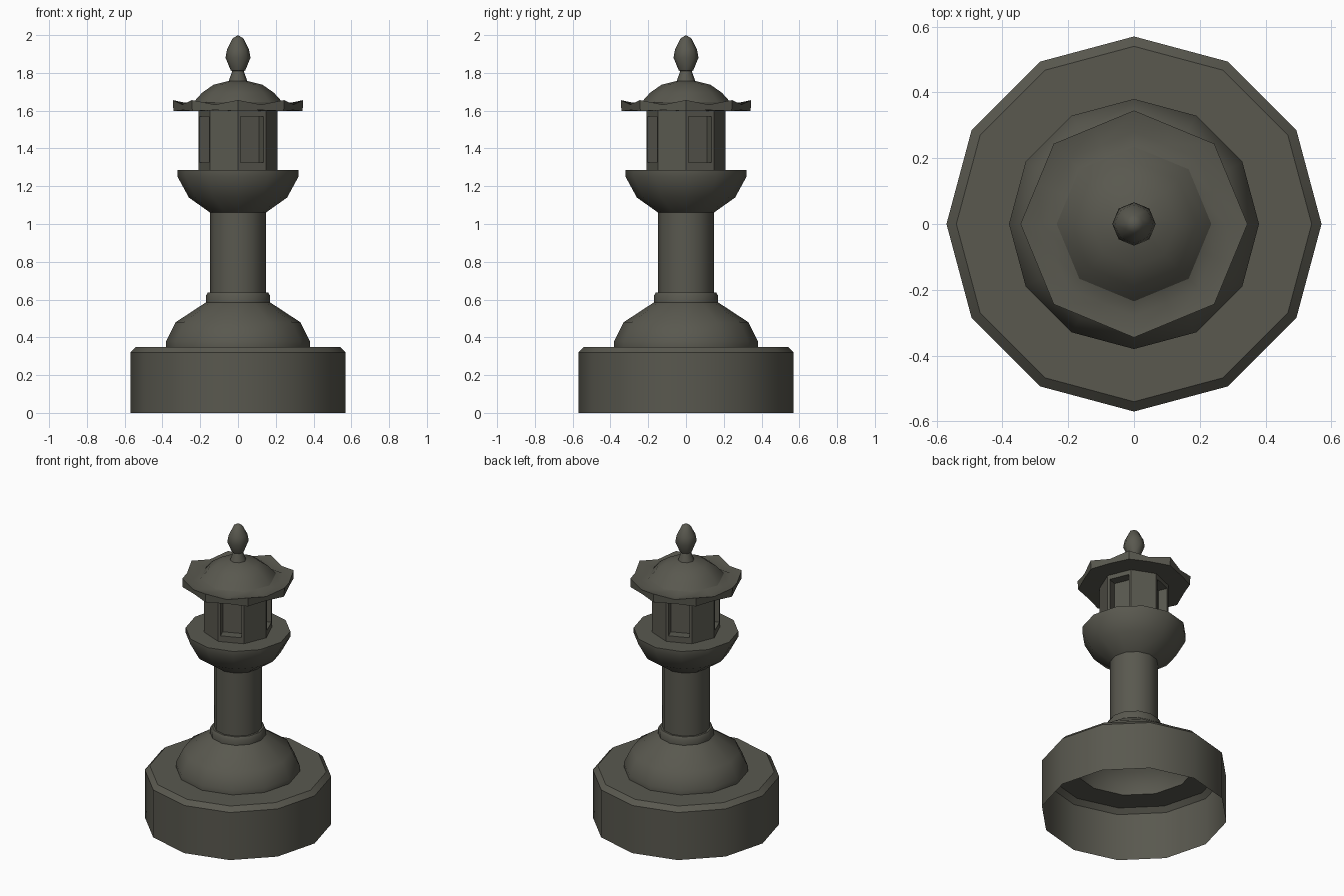
import bpy, bmesh
from math import cos, sin, pi, radians

if "Cube" in bpy.data.objects:
    bpy.data.objects.remove(bpy.data.objects["Cube"])

stone = bpy.data.materials.new("dark olive stone")
stone.diffuse_color = (0.1, 0.098, 0.078, 1)
stone.use_nodes = True
stone.node_tree.nodes["Principled BSDF"].inputs["Base Color"].default_value = stone.diffuse_color


def finish(name, bm, angle):
    bmesh.ops.remove_doubles(bm, verts=bm.verts[:], dist=1e-5)
    bm.normal_update()
    me = bpy.data.meshes.new(name)
    bm.to_mesh(me)
    bm.free()
    ob = bpy.data.objects.new(name, me)
    bpy.context.collection.objects.link(ob)
    me.materials.append(stone)
    bpy.ops.object.select_all(action='DESELECT')
    ob.select_set(True)
    bpy.context.view_layer.objects.active = ob
    bpy.ops.object.shade_smooth_by_angle(angle=radians(angle))
    return ob


def rings(bm, profile, sides, wavy=False):
    """Skin a stack of polygon rings; wavy rings give (r, corner z, mid-edge z)."""
    n = sides * 2 if wavy else sides
    loops = []
    for p in profile:
        loop = []
        for i in range(n):
            mid = wavy and i % 2
            r = p[0] * (cos(pi / sides) if mid else 1)
            z = p[2] if mid else p[1]
            a = 2 * pi * i / n
            loop.append(bm.verts.new((r * cos(a), r * sin(a), z)))
        loops.append(loop)
    for a, b in zip(loops, loops[1:]):
        for i in range(n):
            j = (i + 1) % n
            bm.faces.new((a[i], a[j], b[j], b[i]))


def lathe(name, profile, sides, angle):
    bm = bmesh.new()
    rings(bm, profile, sides)
    return finish(name, bm, angle)


# Hollow round base and domed foot
lathe("base", [(0.57, 0), (0.57, 0.32), (0.54, 0.35), (0.38, 0.35)], 12, 40)
lathe("domed_foot", [(0.38, 0.35), (0.38, 0.38), (0.33, 0.48), (0.17, 0.585),
                     (0.17, 0.62), (0.16, 0.637), (0.147, 0.637)], 12, 40)

# Column and flared bowl
lathe("column", [(0.147, 0.63), (0.147, 1.06)], 12, 40)
lathe("bowl", [(0.147, 1.06), (0.26, 1.14), (0.32, 1.25), (0.32, 1.286),
               (0.19, 1.286)], 12, 40)

# Eight-sided lantern chamber with windows in every other side
bm = bmesh.new()
rings(bm, [(0.21, 1.285), (0.21, 1.6)], 8)
bm.normal_update()
bm.faces.ensure_lookup_table()
windows = [f for i, f in enumerate(bm.faces) if i % 2 == 0]
bmesh.ops.inset_individual(bm, faces=windows, thickness=0.021)
for f in windows:
    for v in f.verts:
        v.co.z = 1.325 if v.co.z < 1.45 else 1.57
bm.normal_update()
bmesh.ops.inset_individual(bm, faces=windows, thickness=0.0001, depth=-0.06)
finish("lantern_chamber", bm, 30)

# Eaves with upturned corners
bm = bmesh.new()
rings(bm, [(0.19, 1.6, 1.6), (0.342, 1.598, 1.603), (0.345, 1.656, 1.632),
           (0.28, 1.642, 1.622), (0.235, 1.645, 1.645)], 8, wavy=True)
finish("eaves", bm, 40)

# Roof dome and finial
lathe("roof_dome", [(0.235, 1.645), (0.19, 1.695), (0.13, 1.737),
                    (0.05, 1.757)], 8, 50)
lathe("finial", [(0.05, 1.755), (0.03, 1.81), (0.038, 1.812), (0.066, 1.88),
                 (0.058, 1.925), (0.028, 1.983), (0, 2.0)], 8, 50)
